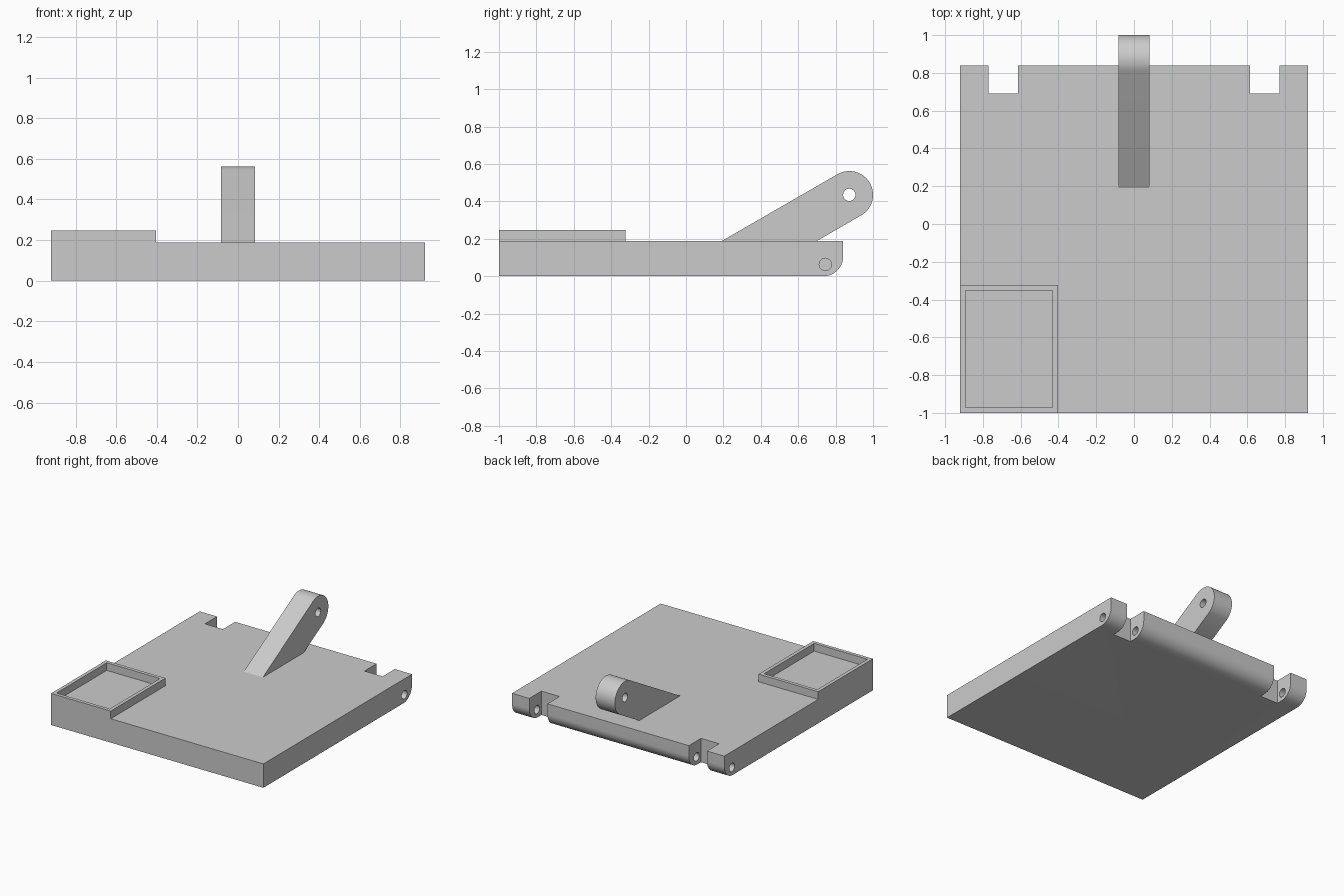
import bpy, bmesh, math
from mathutils import Matrix

cube = bpy.data.objects.get("Cube")
if cube:
    bpy.data.objects.remove(cube, do_unlink=True)

grey = bpy.data.materials.new("plain grey")
grey.use_nodes = True
COLOUR = (0.6, 0.6, 0.6, 1)
grey.diffuse_color = COLOUR
grey.node_tree.nodes["Principled BSDF"].inputs["Base Color"].default_value = COLOUR

TOP = 0.187        # height of the plate
HALF = 0.92        # half width of the plate


def finish(name, bm):
    bmesh.ops.recalc_face_normals(bm, faces=bm.faces)
    mesh = bpy.data.meshes.new(name)
    bm.to_mesh(mesh)
    bm.free()
    mesh.materials.append(grey)
    ob = bpy.data.objects.new(name, mesh)
    bpy.context.collection.objects.link(ob)
    return ob


def arc(cy, cz, r, start, end, steps):
    angles = [math.radians(start + (end - start) * i / steps) for i in range(steps + 1)]
    return [(cy + r * math.cos(a), cz + r * math.sin(a)) for a in angles]


def extrude_x(name, profile, x0, x1):
    """Solid from a (y, z) outline swept along x."""
    bm = bmesh.new()
    face = bm.faces.new([bm.verts.new((x0, y, z)) for y, z in profile])
    new = bmesh.ops.extrude_face_region(bm, geom=[face])["geom"]
    bmesh.ops.translate(bm, vec=(x1 - x0, 0, 0),
                        verts=[v for v in new if isinstance(v, bmesh.types.BMVert)])
    return finish(name, bm)


def box(name, x, y, z):
    return extrude_x(name, [(y[0], z[0]), (y[1], z[0]), (y[1], z[1]), (y[0], z[1])], *x)


def pin(name, x, cy, cz, r=0.033):
    return extrude_x(name, arc(cy, cz, r, 0, 345, 23), *x)


def cut(ob, cutter):
    mod = ob.modifiers.new("cut", "BOOLEAN")
    mod.operation, mod.solver, mod.object = "DIFFERENCE", "EXACT", cutter
    cutter.hide_render = True
    cutter.hide_set(True)


def smooth(ob):
    bpy.ops.object.select_all(action="DESELECT")
    bpy.context.view_layer.objects.active = ob
    ob.select_set(True)
    for mod in list(ob.modifiers):
        bpy.ops.object.modifier_apply(modifier=mod.name)
    bpy.ops.object.shade_smooth_by_angle(angle=math.radians(30))


# Plate with a rounded lower rear edge
plate = extrude_x("base_plate",
                  [(-1, TOP), (-1, 0)] + arc(0.735, 0.105, 0.105, -90, 0, 16) + [(0.84, TOP)],
                  -HALF, HALF)

# Hinge notches and pin holes on both sides
cutters = []
for s, side in ((-1, "right"), (1, "left")):
    cutters.append(box(side + "_notch_cutter", (s * 0.613, s * 0.77), (0.69, 0.9), (-0.1, 0.3)))
    cutters.append(pin(side + "_pin_cutter", (s * 0.46, s * 1.0), 0.745, 0.063))

# Lever arm with a rounded, drilled end
CY, CZ, R = 0.873, 0.435, 0.127
end = arc(CY, CZ, R, -60, 120, 32)
foot = TOP - 0.02
slope = math.tan(math.radians(30))
feet = [(y - (z - foot) / slope, foot) for y, z in (end[-1], end[0])]
arm = extrude_x("lever_arm", end + feet, -0.083, 0.083)
arm_hole = pin("arm_hole_cutter", (-0.2, 0.2), CY, CZ)

for c in cutters:
    cut(plate, c)
cut(arm, arm_hole)

# Shallow tray: a raised rim on the front right corner
X, Y, WALL = (-HALF, -0.403), (-1, -0.323), 0.028
tray = box("tray_rim", X, Y, (TOP, 0.247))
pocket = box("tray_pocket_cutter", (X[0] + WALL, X[1] - WALL),
             (Y[0] + WALL, Y[1] - WALL), (TOP - 0.05, 0.3))
cut(tray, pocket)

for ob in (plate, arm, tray):
    smooth(ob)
for c in cutters + [arm_hole, pocket]:
    bpy.data.objects.remove(c, do_unlink=True)
